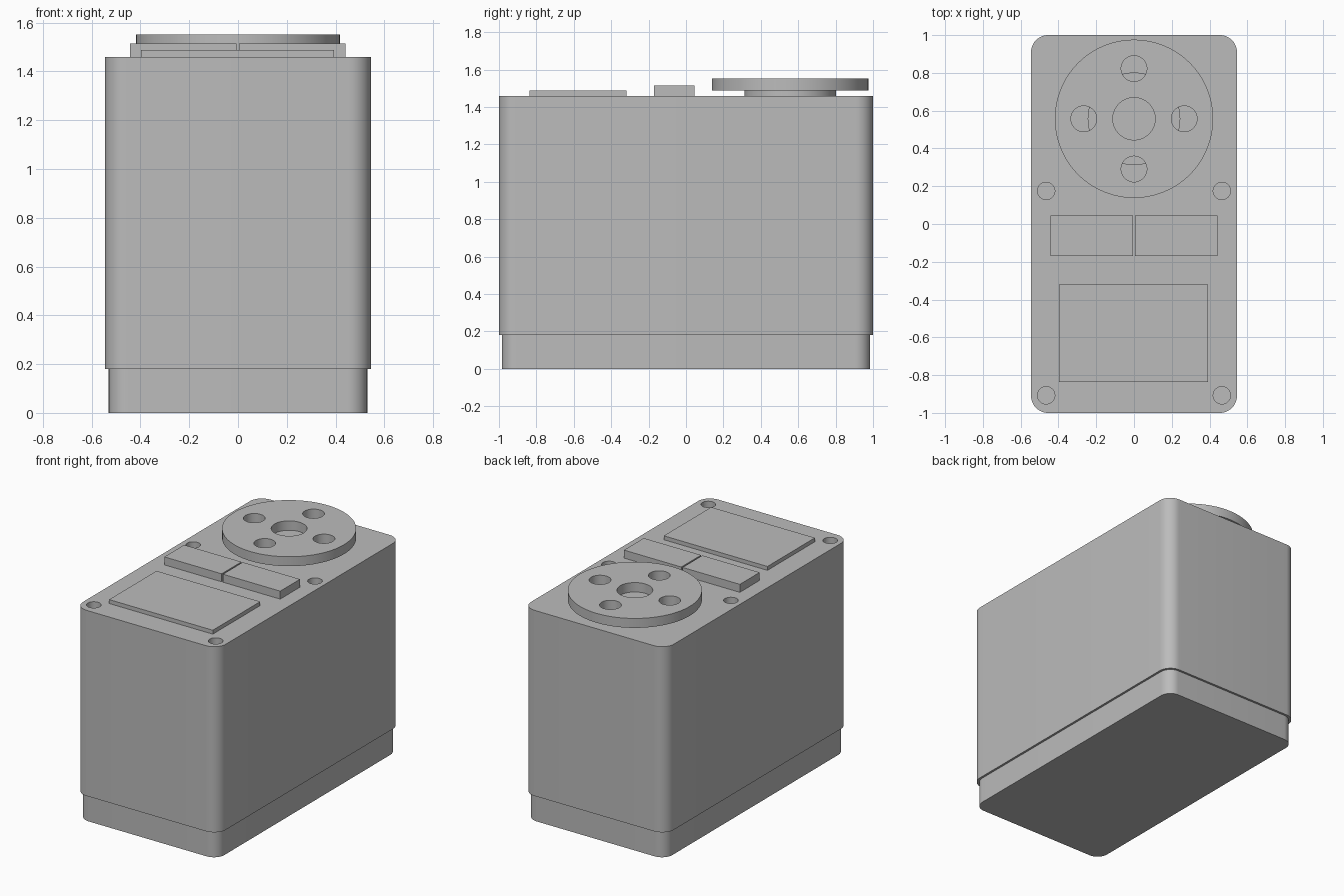
import bpy
import bmesh
from math import cos, sin, pi, radians

if "Cube" in bpy.data.objects:
    bpy.data.objects.remove(bpy.data.objects["Cube"], do_unlink=True)

grey = bpy.data.materials.new("plain grey")
grey.use_nodes = True
colour = (0.5, 0.5, 0.5, 1)
grey.diffuse_color = colour
grey.node_tree.nodes["Principled BSDF"].inputs["Base Color"].default_value = colour


def circle(cx, cy, r, n=64):
    return [(cx + r * cos(2 * pi * i / n), cy + r * sin(2 * pi * i / n)) for i in range(n)]


def rectangle(x0, x1, y0, y1):
    return [(x0, y0), (x1, y0), (x1, y1), (x0, y1)]


def rounded(hx, hy, r, steps=12):
    points = []
    for k, (sx, sy) in enumerate([(1, 1), (-1, 1), (-1, -1), (1, -1)]):
        for i in range(steps + 1):
            a = (k + i / steps) * pi / 2
            points.append((sx * (hx - r) + r * cos(a), sy * (hy - r) + r * sin(a)))
    return points


def prism(name, outlines, z0, z1):
    """Extrude one or more closed outlines from z0 to z1."""
    bm = bmesh.new()
    for outline in outlines:
        face = bm.faces.new([bm.verts.new((x, y, z0)) for x, y in outline])
        top = bmesh.ops.extrude_face_region(bm, geom=[face])["geom"]
        bmesh.ops.translate(bm, vec=(0, 0, z1 - z0),
                            verts=[v for v in top if isinstance(v, bmesh.types.BMVert)])
    bmesh.ops.recalc_face_normals(bm, faces=bm.faces)
    mesh = bpy.data.meshes.new(name)
    bm.to_mesh(mesh)
    bm.free()
    mesh.materials.append(grey)
    obj = bpy.data.objects.new(name, mesh)
    bpy.context.collection.objects.link(obj)
    return obj


def activate(obj):
    bpy.ops.object.select_all(action="DESELECT")
    obj.select_set(True)
    bpy.context.view_layer.objects.active = obj


def drill(obj, outlines, z0, z1):
    cutter = prism("hole_cutter", outlines, z0, z1)
    cutter.hide_render = True
    mod = obj.modifiers.new("holes", "BOOLEAN")
    mod.operation = "DIFFERENCE"
    mod.solver = "EXACT"
    mod.object = cutter
    activate(obj)
    bpy.ops.object.modifier_apply(modifier=mod.name)
    bpy.data.objects.remove(cutter, do_unlink=True)


DECK = 1.46      # top of the case
HORN_Y = 0.557   # axis of the output disc

# Case: lower cover and main body with four screw holes
base = prism("lower_cover", [rounded(0.53, 0.985, 0.08)], 0, 0.18)
body = prism("main_body", [rounded(0.545, 1.0, 0.09)], 0.18, DECK)
screws = [circle(sx * 0.465, y, 0.046, 32) for sx in (-1, 1) for y in (-0.907, 0.175)]
drill(body, screws, DECK - 0.05, DECK + 0.1)

# Output shaft and disc with one central and four outer holes
hub = prism("output_hub", [circle(0, HORN_Y, 0.245)], DECK, 1.487)
disc = prism("output_disc", [circle(0, HORN_Y, 0.419, 96)], 1.487, 1.552)
holes = [circle(0, HORN_Y, 0.112)]
for i in range(4):
    a = i * pi / 2
    holes.append(circle(0.266 * cos(a), HORN_Y + 0.266 * sin(a), 0.068, 48))
drill(disc, holes, 1.4, 1.6)

# Raised blocks and label plate on the deck
prism("left_block", [rectangle(0.004, 0.441, -0.17, 0.046)], DECK, 1.515)
prism("right_block", [rectangle(-0.443, -0.006, -0.17, 0.046)], DECK, 1.515)
prism("label_plate", [rectangle(-0.398, 0.393, -0.836, -0.319)], DECK, 1.487)

for part in (base, body, hub, disc):
    activate(part)
    bpy.ops.object.shade_smooth_by_angle(angle=radians(30))
